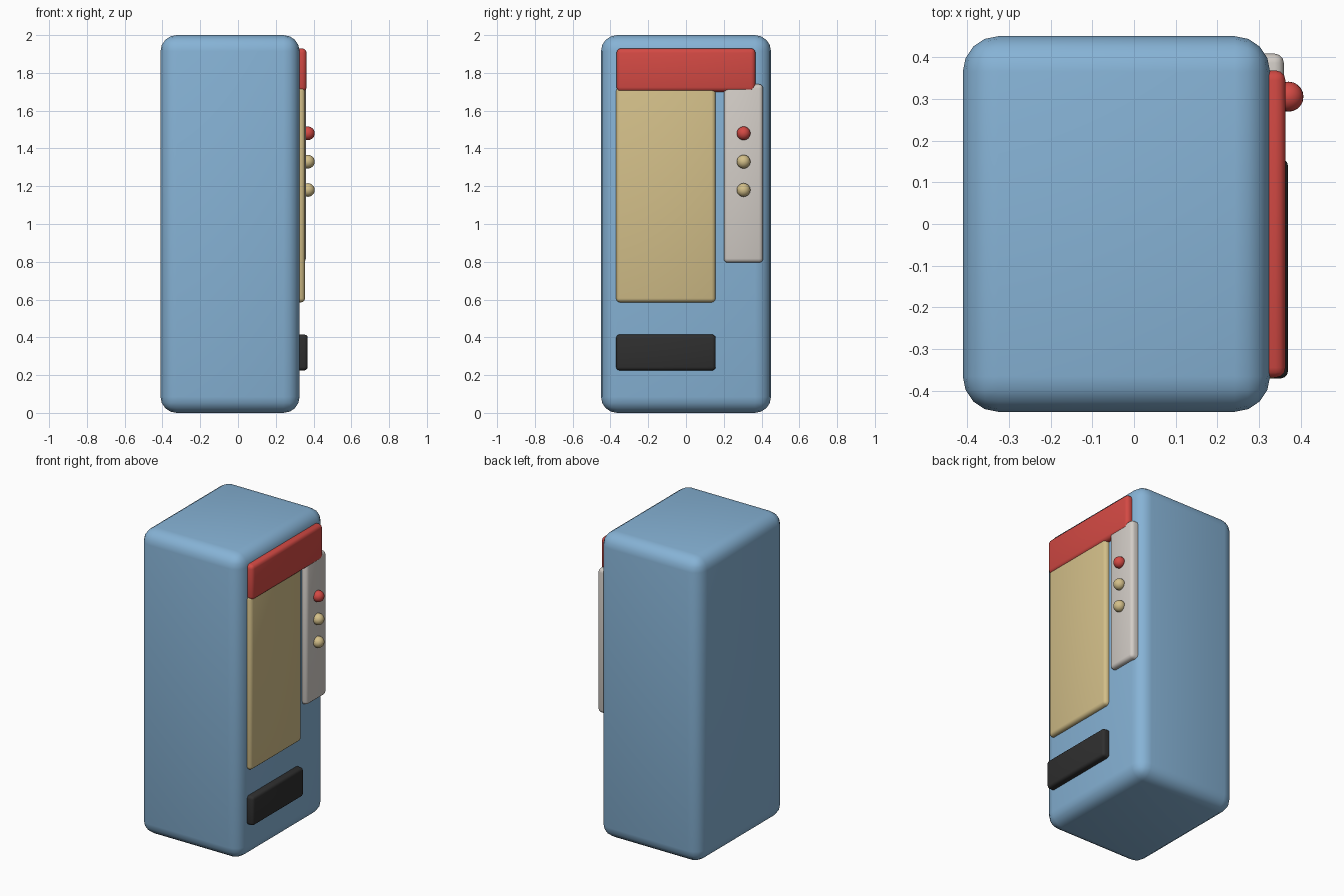
import bpy

if "Cube" in bpy.data.objects:
    bpy.data.objects.remove(bpy.data.objects["Cube"])


def material(name, rgb):
    m = bpy.data.materials.new(name)
    m.diffuse_color = (*rgb, 1.0)
    m.use_nodes = True
    m.node_tree.nodes["Principled BSDF"].inputs["Base Color"].default_value = m.diffuse_color
    return m


blue = material("blue", (0.24, 0.45, 0.67))
red = material("red", (0.65, 0.067, 0.057))
tan = material("tan", (0.65, 0.52, 0.25))
grey = material("warm grey", (0.65, 0.61, 0.57))
black = material("black", (0.028, 0.028, 0.028))


def finish(obj, name, mat):
    obj.name = name
    obj.data.materials.append(mat)
    bpy.ops.object.shade_smooth_by_angle(angle=0.7)


def rounded_box(name, x, y, z, radius, segments, mat):
    """Box given by (min, max) on each axis, with rounded edges."""
    ranges = (x, y, z)
    bpy.ops.mesh.primitive_cube_add(size=1, location=[(a + b) / 2 for a, b in ranges])
    obj = bpy.context.object
    obj.scale = [b - a for a, b in ranges]
    bpy.ops.object.transform_apply(location=False, rotation=False, scale=True)
    bevel = obj.modifiers.new("round", "BEVEL")
    bevel.width = radius
    bevel.segments = segments
    bpy.ops.object.modifier_apply(modifier="round")
    finish(obj, name, mat)


# Cabinet
rounded_box("cabinet", (-0.41, 0.326), (-0.45, 0.45), (0, 2), 0.085, 4, blue)

# Plates on the right-hand face
BACK = 0.28
rounded_box("sign", (BACK, 0.363), (-0.368, 0.368), (1.70, 1.93), 0.024, 3, red)
rounded_box("display_window", (BACK, 0.355), (-0.37, 0.157), (0.585, 1.725), 0.022, 3, tan)
rounded_box("control_panel", (BACK, 0.359), (0.2, 0.408), (0.795, 1.74), 0.022, 3, grey)
rounded_box("delivery_tray", (BACK, 0.369), (-0.37, 0.157), (0.225, 0.415), 0.018, 3, black)

# Buttons
for i, (z, mat) in enumerate(((1.48, red), (1.33, tan), (1.18, tan))):
    bpy.ops.mesh.primitive_uv_sphere_add(segments=20, ring_count=12, radius=0.036,
                                         location=(0.37, 0.305, z))
    finish(bpy.context.object, f"button_{i + 1}", mat)
